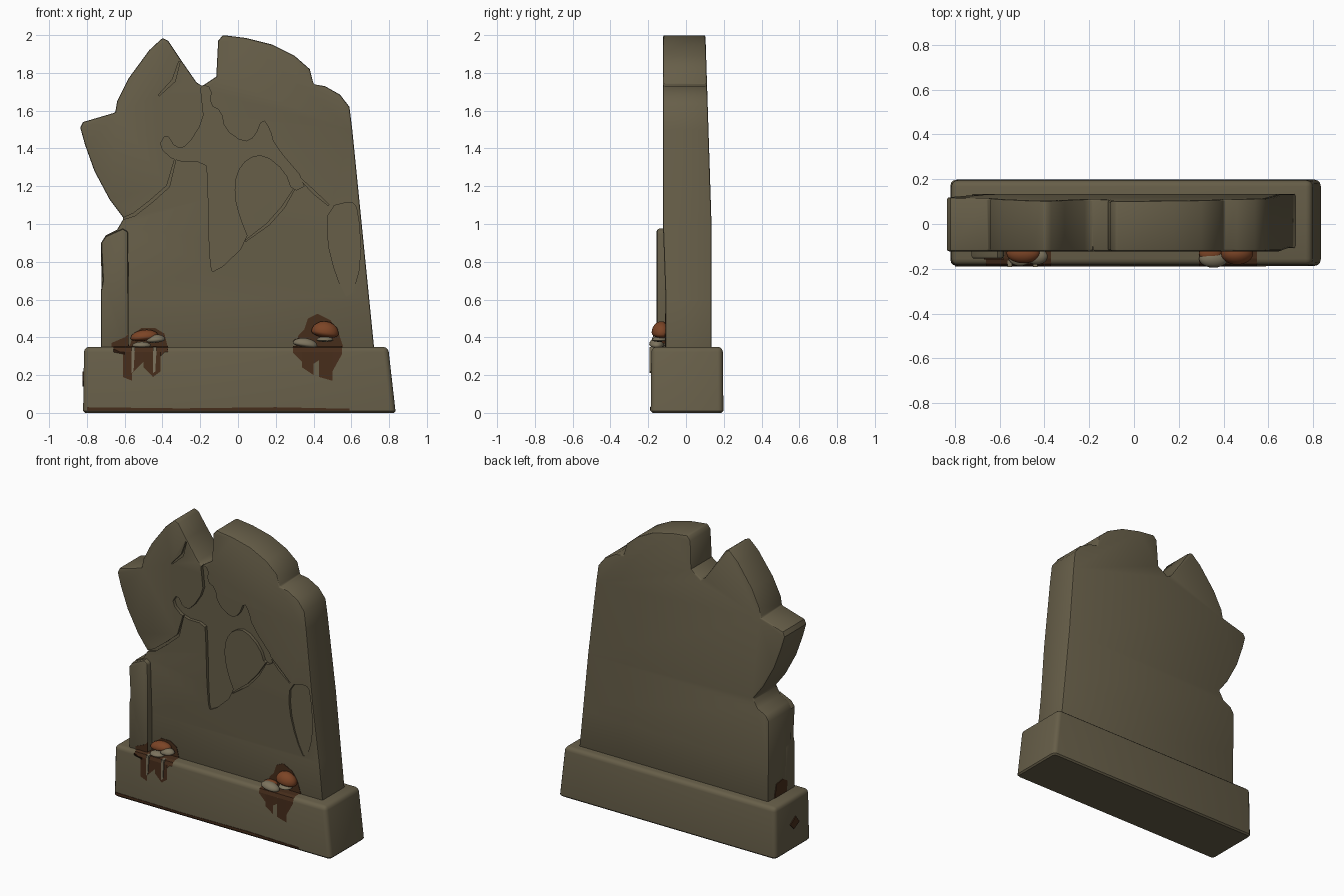
import bpy, bmesh, math
from mathutils import Vector

if "Cube" in bpy.data.objects:
    bpy.data.objects.remove(bpy.data.objects["Cube"])


def material(name, rgb):
    m = bpy.data.materials.new(name)
    m.diffuse_color = (*rgb, 1)
    m.use_nodes = True
    m.node_tree.nodes["Principled BSDF"].inputs["Base Color"].default_value = m.diffuse_color
    return m


STONE = material("weathered_stone", (0.135, 0.113, 0.066))
STAIN = material("brown_stain", (0.062, 0.026, 0.011))
ORANGE = material("rust_orange", (0.2, 0.058, 0.019))
PALE = material("pale_fungus", (0.2, 0.17, 0.11))


def finish(name, bm, mat, recalc=True):
    if recalc:
        bmesh.ops.recalc_face_normals(bm, faces=bm.faces)
    me = bpy.data.meshes.new(name)
    bm.to_mesh(me)
    bm.free()
    me.materials.append(mat)
    ob = bpy.data.objects.new(name, me)
    bpy.context.collection.objects.link(ob)
    return ob


def smooth(ob, angle=35):
    bpy.ops.object.select_all(action='DESELECT')
    bpy.context.view_layer.objects.active = ob
    ob.select_set(True)
    bpy.ops.object.shade_smooth_by_angle(angle=math.radians(angle))


def chaikin(pts, n=1):
    for _ in range(n):
        out = []
        for (ax, az), (bx, bz) in zip(pts, pts[1:] + pts[:1]):
            out += [(ax * .75 + bx * .25, az * .75 + bz * .25),
                    (ax * .25 + bx * .75, az * .25 + bz * .75)]
        pts = out
    return pts


def prism_bm(pts, y0, y1):
    """Extrude a front-view outline (x, z) from y0 to y1."""
    bm = bmesh.new()
    a = [bm.verts.new((x, y0, z)) for x, z in pts]
    b = [bm.verts.new((x, y1, z)) for x, z in pts]
    bm.faces.new(a)
    bm.faces.new(b[::-1])
    for i in range(len(pts)):
        j = (i + 1) % len(pts)
        bm.faces.new((a[i], b[i], b[j], a[j]))
    bmesh.ops.recalc_face_normals(bm, faces=bm.faces)
    return bm


def bevel_sharp(bm, width, segs=2, limit=1.0):
    edges = [e for e in bm.edges if e.calc_face_angle(0) > limit]
    bmesh.ops.bevel(bm, geom=edges, offset=width, segments=segs,
                    profile=0.5, affect='EDGES')


def ribbon(path, w):
    """Thin tapered outline around an open path, for cracks."""
    left, right = [], []
    for i, p in enumerate(path):
        d = Vector(path[min(i + 1, len(path) - 1)]) - Vector(path[max(i - 1, 0)])
        n = Vector((-d.y, d.x)).normalized() * (w if 0 < i < len(path) - 1 else w * .4)
        left.append(tuple(Vector(p) + n))
        right.append(tuple(Vector(p) - n))
    return left + right[::-1]


# Broken headstone slab
OUTLINE = [(-.72, .3), (-.725, .9), (-.7, .94), (-.64, .97), (-.605, 1.03), (-.68, 1.13),
           (-.76, 1.28), (-.81, 1.42), (-.835, 1.51), (-.82, 1.54), (-.65, 1.59),
           (-.64, 1.65), (-.58, 1.77), (-.47, 1.92), (-.4, 1.985), (-.37, 1.97),
           (-.31, 1.88), (-.22, 1.75), (-.19, 1.73), (-.115, 1.78), (-.105, 1.97),
           (-.08, 2.0), (.04, 1.985), (.18, 1.95), (.3, 1.89), (.38, 1.82), (.4, 1.74),
           (.46, 1.73), (.54, 1.685), (.59, 1.62), (.605, 1.5), (.65, 1.05),
           (.69, .65), (.725, .3)]
bm = prism_bm(OUTLINE, -.122, .135)
for cut in (.6, 1.0):
    bmesh.ops.bisect_plane(bm, geom=bm.verts[:] + bm.edges[:] + bm.faces[:],
                           plane_co=(0, 0, cut), plane_no=(0, 0, 1))
for v in bm.verts:
    if v.co.y < 0:      # worn lower panel
        v.co.y = -.122 + .014 * min(1, max(0, (1 - v.co.z) / .4))
    else:               # back leans in toward the top
        v.co.y = .135 - .032 * max(0, v.co.z - 1)
bevel_sharp(bm, .009)
slab = finish("headstone_slab", bm, STONE)

# Recessed broken cross, side chip and cracks cut into the front
CROSS = [(-.2, 1.74), (-.14, 1.72), (-.15, 1.63), (-.09, 1.6), (-.07, 1.5), (.03, 1.43),
         (.09, 1.46), (.13, 1.56), (.17, 1.5), (.19, 1.42), (.37, 1.21), (.29, 1.17),
         (.25, 1.28), (.14, 1.37), (.05, 1.35), (-.01, 1.27), (-.02, 1.15), (.01, 1.03),
         (.06, .91), (-.13, .73), (-.15, .8), (-.16, 1.25), (-.17, 1.33), (-.33, 1.33),
         (-.42, 1.41), (-.38, 1.48), (-.33, 1.4), (-.27, 1.41), (-.18, 1.55), (-.19, 1.65)]
CHIP = [(.48, 1.09), (.6, 1.12), (.635, 1.08), (.655, .8), (.59, .58), (.52, .72), (.47, .92)]
CRACKS = [
    ([(-.33, 1.35), (-.37, 1.2), (-.46, 1.12), (-.55, 1.05), (-.63, 1.02)], .008),
    ([(-.31, 1.86), (-.34, 1.76), (-.42, 1.68)], .009),
    ([(.33, 1.24), (.4, 1.17), (.48, 1.1)], .008),
    ([(.3, 1.19), (.24, 1.09), (.16, 1.0), (.04, .91)], .007),
]
cuts = [(chaikin(CROSS), -.1), (chaikin(CHIP), -.103)]
cuts += [(ribbon(p, w), -.106) for p, w in CRACKS]
for pts, depth in cuts:
    cutter = finish("cutter", prism_bm(pts, -.3, depth), STONE)
    cutter.hide_render = True
    mod = slab.modifiers.new("cut", 'BOOLEAN')
    mod.object, mod.operation, mod.solver = cutter, 'DIFFERENCE', 'EXACT'
    bpy.context.view_layer.objects.active = slab
    bpy.ops.object.modifier_apply(modifier=mod.name)
    bpy.data.objects.remove(cutter)
smooth(slab)

# Raised strip on the left edge
bm = prism_bm([(-.725, .3), (-.725, .65), (-.715, .7), (-.725, .9), (-.7, .935),
               (-.61, .975), (-.582, .96), (-.578, .3)], -.155, -.05)
bevel_sharp(bm, .012)
smooth(finish("left_pilaster", bm, STONE))

# Plinth with a slanted right end
bm = bmesh.new()
bmesh.ops.create_cube(bm, size=1)
for v in bm.verts:
    top = v.co.z > 0
    x = (.795 if top else .835) if v.co.x > 0 else (-.815 if top else -.82)
    y = (.195 if top else .198) if v.co.y > 0 else (-.183 if top else -.187)
    v.co = (x, y, .35 if top else 0)
for edges, w, s in (([e for e in bm.edges if max(v.co.z for v in e.verts) > .2], .028, 3),):
    bmesh.ops.bevel(bm, geom=edges, offset=w, segments=s, profile=.5, affect='EDGES')
low = [e for e in bm.edges if all(v.co.z < .001 for v in e.verts)]
bmesh.ops.bevel(bm, geom=low, offset=.01, segments=1, affect='EDGES')
smooth(finish("plinth", bm, STONE))


# Stains that run over the plinth edge, as columns of different length
def drip_stain(name, columns):
    bm = bmesh.new()
    for xa, xb, za, zb in columns:
        rows = []
        for x, z in ((xa, za), (xb, zb)):
            path = [(-.189, z), (-.187, .322), (-.178, .345), (-.155, .353), (-.1, .354)]
            rows.append([bm.verts.new((x, y, h)) for y, h in path])
        for i in range(4):
            bm.faces.new((rows[0][i], rows[1][i], rows[1][i + 1], rows[0][i + 1]))
    finish(name, bm, STAIN, recalc=False)


drip_stain("right_plinth_stain", [(.29, .34, .32, .27), (.34, .4, .24, .2),
                                  (.4, .43, .26, .28), (.43, .5, .19, .17),
                                  (.5, .55, .22, .31)])
drip_stain("left_plinth_stain", [(-.66, -.6, .34, .31), (-.61, -.56, .19, .17),
                                 (-.56, -.5, .21, .27), (-.5, -.45, .24, .19),
                                 (-.45, -.41, .19, .22), (-.41, -.37, .3, .34)])

# Stains on the slab, the pilaster and the left sides
for name, pts, y in (
        ("right_slab_stain", [(.3, .34), (.32, .41), (.35, .44), (.37, .5), (.42, .525),
                              (.49, .49), (.53, .43), (.56, .34)], -.111),
        ("left_slab_stain", [(-.58, .34), (-.55, .42), (-.51, .45), (-.44, .45),
                             (-.39, .42), (-.37, .34)], -.111),
        ("pilaster_stain", [(-.67, .34), (-.67, .37), (-.6, .4), (-.58, .42),
                            (-.58, .34)], -.158),
        ("ground_stain", [(-.8, .012), (-.8, .03), (-.3, .024), (.2, .03),
                          (.59, .022), (.59, .012)], -.19)):
    finish(name, prism_bm(pts, y, y + .007), STAIN)
for name, x, pts in (
        ("slab_side_stain", -.723, [(-.06, .35), (-.07, .42), (-.02, .45), (.05, .44), (.07, .35)]),
        ("plinth_side_stain", -.8205, [(-.06, .17), (-.02, .22), (.04, .18), (.0, .14)])):
    bm = prism_bm(pts, -.003, .003)
    for v in bm.verts:
        v.co = (x + v.co.y, v.co.x, v.co.z)
    finish(name, bm, STAIN)


# Shelf fungi: domed caps, pale lobes and short pale drips
def blob(name, loc, size, mat, tilt=0):
    bm = bmesh.new()
    bmesh.ops.create_icosphere(bm, subdivisions=3, radius=1)
    c, s = math.cos(tilt), math.sin(tilt)
    for v in bm.verts:
        x, y, z = v.co
        z = z if z > 0 else z * .45     # flatter underside
        x, y, z = x * size[0], y * size[1], z * size[2]
        v.co = (loc[0] + x * c - z * s, loc[1] + y, loc[2] + x * s + z * c)
    smooth(finish(name, bm, mat), 60)


blob("right_cap", (.46, -.13, .425), (.073, .052, .06), ORANGE, -.15)
blob("right_cap_small", (.34, -.13, .375), (.05, .035, .022), ORANGE)
blob("right_lobe", (.355, -.155, .362), (.066, .04, .034), PALE, -.15)
blob("right_lobe_small", (.46, -.14, .385), (.045, .04, .02), PALE)
blob("left_cap", (-.495, -.13, .4), (.075, .045, .04), ORANGE, .1)
blob("left_lobe", (-.435, -.145, .385), (.05, .037, .03), PALE, .1)
blob("left_lobe_small", (-.51, -.15, .355), (.05, .038, .022), PALE)
for i, x in enumerate((-.565, -.45)):
    bm = prism_bm([(x, .35), (x + .02, .35), (x + .012, .22), (x, .21)], -.193, -.15)
    finish(f"left_drip_{i + 1}", bm, PALE)
